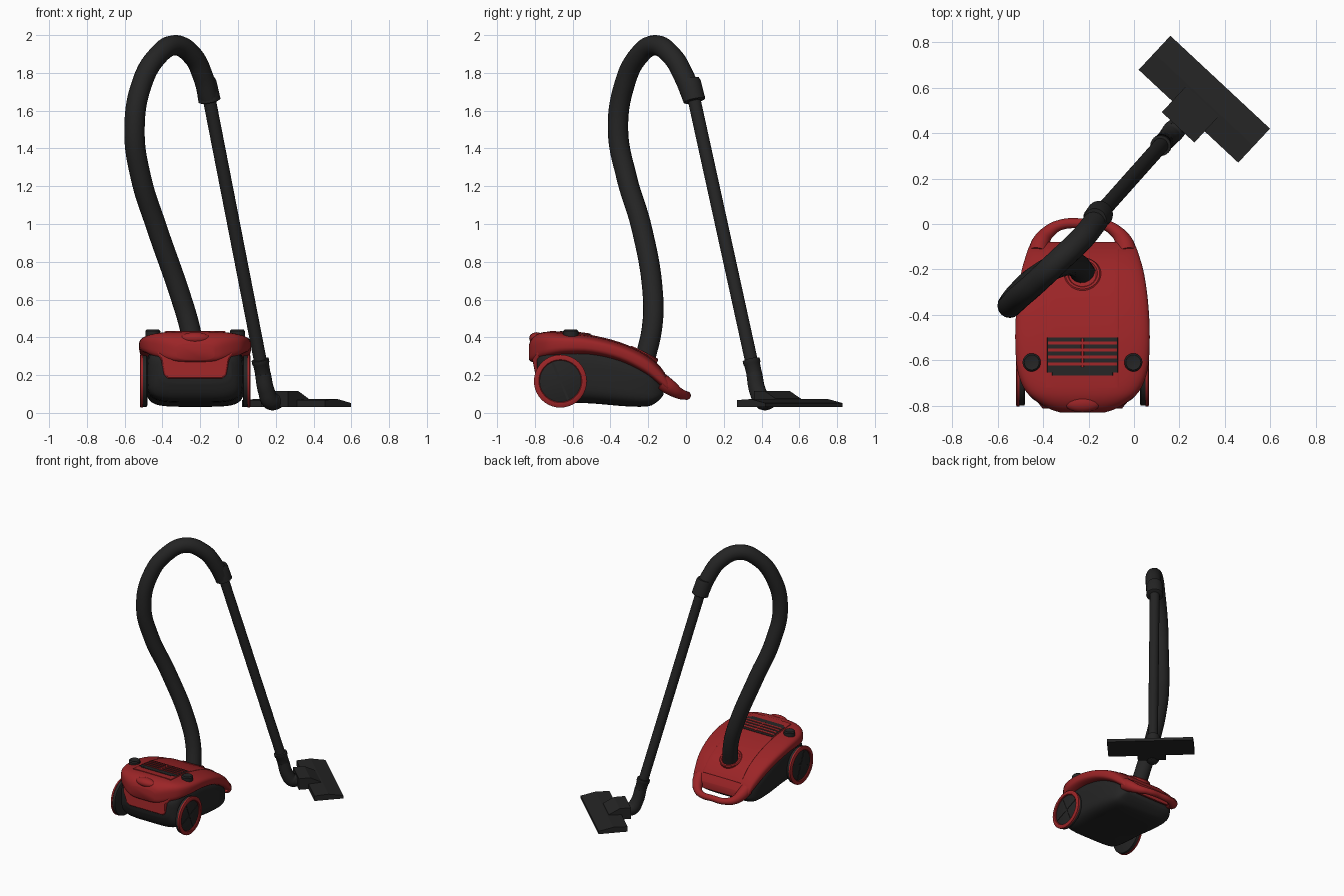
import bpy, bmesh, math
from mathutils import Vector, Matrix

if "Cube" in bpy.data.objects:
    bpy.data.objects.remove(bpy.data.objects["Cube"])

CX = -0.227  # centre line of the vacuum body


def material(name, col):
    m = bpy.data.materials.new(name)
    m.diffuse_color = (*col, 1)
    m.use_nodes = True
    m.node_tree.nodes["Principled BSDF"].inputs["Base Color"].default_value = m.diffuse_color
    return m


RED = material("red plastic", (0.33, 0.018, 0.02))
DARK = material("dark grey plastic", (0.018, 0.018, 0.018))


def finish(name, bm, mat, matrix=Matrix(), angle=40):
    bmesh.ops.recalc_face_normals(bm, faces=bm.faces)
    me = bpy.data.meshes.new(name)
    bm.to_mesh(me)
    bm.free()
    ob = bpy.data.objects.new(name, me)
    bpy.context.collection.objects.link(ob)
    ob.matrix_world = matrix
    me.materials.append(mat)
    bpy.ops.object.select_all(action='DESELECT')
    ob.select_set(True)
    bpy.context.view_layer.objects.active = ob
    if angle:
        bpy.ops.object.shade_smooth_by_angle(angle=math.radians(angle))
    return ob


def skin(bm, rings, caps=True, wrap=False):
    vs = [[bm.verts.new(p) for p in r] for r in rings]
    n = len(vs[0])
    pairs = list(zip(vs, vs[1:])) + ([(vs[-1], vs[0])] if wrap else [])
    for a, b in pairs:
        for i in range(n):
            bm.faces.new((a[i], a[(i + 1) % n], b[(i + 1) % n], b[i]))
    if caps and not wrap:
        bm.faces.new(vs[0])
        bm.faces.new(vs[-1])


def smooth_rows(rows, steps=4):
    """Catmull-Rom through table rows."""
    out = []
    for i in range(len(rows) - 1):
        p = [rows[min(max(i + k, 0), len(rows) - 1)] for k in (-1, 0, 1, 2)]
        for s in range(steps):
            t = s / steps
            out.append([0.5 * (2 * b + (c - a) * t + (2 * a - 5 * b + 4 * c - d) * t * t
                        + (3 * b - a - 3 * c + d) * t ** 3) for a, b, c, d in zip(*p)])
    return out + [list(rows[-1])]


def loft(name, rows, power, mat, cx=CX, n=40, angle=50):
    """Rows of y, half width, top z, bottom z with superellipse sections."""
    bm = bmesh.new()
    rings = []
    for y, w, zt, zb in rows:
        ring = []
        for i in range(n):
            a = 2 * math.pi * (i + 0.5) / n
            c, s = math.cos(a), math.sin(a)
            x = math.copysign(abs(c) ** (2 / power), c)
            z = math.copysign(abs(s) ** (2 / power), s)
            ring.append((cx + w * x, y, (zt + zb) / 2 + (zt - zb) / 2 * z))
        rings.append(ring)
    skin(bm, rings)
    return finish(name, bm, mat, angle=angle)


def lathe(name, profile, loc, axis, mat, n=40, closed=False):
    """Profile of radius, height spun around an axis."""
    bm = bmesh.new()
    rings = [[(r * math.cos(2 * math.pi * i / n), r * math.sin(2 * math.pi * i / n), h)
              for i in range(n)] for r, h in profile]
    skin(bm, rings, wrap=closed)
    q = Vector(axis).to_track_quat('Z', 'Y').to_matrix().to_4x4()
    return finish(name, bm, mat, Matrix.Translation(loc) @ q)


def tube(name, pts, radius, mat, radii=None, flat=None):
    cu = bpy.data.curves.new(name, 'CURVE')
    cu.dimensions = '3D'
    cu.bevel_depth, cu.bevel_resolution, cu.resolution_u = radius, 6, 10
    cu.use_fill_caps = True
    sp = cu.splines.new('BEZIER')
    sp.bezier_points.add(len(pts) - 1)
    for i, (b, p) in enumerate(zip(sp.bezier_points, pts)):
        b.co = p
        b.handle_left_type = b.handle_right_type = 'AUTO'
        b.radius = radii[i] if radii else 1
    ob = bpy.data.objects.new(name, cu)
    bpy.context.collection.objects.link(ob)
    bpy.ops.object.select_all(action='DESELECT')
    ob.select_set(True)
    bpy.context.view_layer.objects.active = ob
    bpy.ops.object.convert(target='MESH')
    ob = bpy.context.object
    ob.data.materials.clear()
    ob.data.materials.append(mat)
    bpy.ops.object.shade_smooth_by_angle(angle=math.radians(50))
    return ob


# Red upper shell
shell = smooth_rows([
    (-0.83, 0.10, 0.365, 0.28), (-0.815, 0.145, 0.395, 0.27), (-0.78, 0.205, 0.42, 0.275),
    (-0.73, 0.255, 0.43, 0.285), (-0.64, 0.288, 0.424, 0.30), (-0.50, 0.297, 0.408, 0.30),
    (-0.35, 0.29, 0.37, 0.265), (-0.22, 0.272, 0.312, 0.20), (-0.14, 0.25, 0.245, 0.14),
    (-0.10, 0.235, 0.19, 0.11), (-0.08, 0.215, 0.155, 0.105)])
loft("upper_shell", shell, 3.6, RED)


def top_z(y):
    for a, b in zip(shell, shell[1:]):
        if a[0] <= y <= b[0]:
            return a[2] + (b[2] - a[2]) * (y - a[0]) / (b[0] - a[0])
    return shell[-1][2]


# Dark lower body
loft("lower_body", smooth_rows([
    (-0.79, 0.19, 0.30, 0.16), (-0.76, 0.23, 0.33, 0.09), (-0.70, 0.25, 0.35, 0.06),
    (-0.50, 0.26, 0.35, 0.05), (-0.32, 0.26, 0.30, 0.035), (-0.20, 0.245, 0.23, 0.035),
    (-0.145, 0.22, 0.17, 0.065), (-0.12, 0.19, 0.14, 0.095)]), 4.5, DARK)


def slab(name, y0, y1, half, lift, mat, cx=CX, n=12):
    """Thin plate that follows the shell top."""
    rows = [(y, half, top_z(y) + lift, top_z(y) - 0.03)
            for y in (y0 + (y1 - y0) * i / n for i in range(n + 1))]
    return loft(name, rows, 12, mat, cx, 24, 35)


# Raised top panel and air vent
slab("top_panel", -0.72, -0.11, 0.162, 0.004, RED, n=28)
slab("vent_grille", -0.655, -0.50, 0.157, 0.007, DARK)
slab("vent_lower_lip", -0.668, -0.65, 0.135, 0.007, DARK, n=3)
for i in range(4):
    y = -0.517 - i * 0.031
    slab("vent_slat", y - 0.014, y, 0.153, 0.011, RED, n=2)
slab("vent_centre_bar", -0.63, -0.505, 0.006, 0.011, RED)

# Rear skirt dipping between the wheels
bm = bmesh.new()
section = [(0.215, 0.34, -0.775), (0.18, 0.28, -0.805), (0.165, 0.20, -0.80), (0.145, 0.178, -0.79)]
loop = section + [(-x, z, y) for x, z, y in reversed(section)]
skin(bm, [[(CX + x, y, z) for x, z, y in loop], [(CX + x, -0.70, z) for x, z, y in loop]])
skirt = finish("rear_skirt", bm, RED)
bev = skirt.modifiers.new("soft edges", 'BEVEL')
bev.width, bev.segments = 0.01, 3

# Rear latch bump
bm = bmesh.new()
bmesh.ops.create_uvsphere(bm, u_segments=24, v_segments=12, radius=1)
finish("rear_latch", bm, RED,
       Matrix.Translation((CX, -0.79, 0.395)) @ Matrix.Diagonal((0.08, 0.04, 0.032, 1)))

# Front carrying handle
half = [(0.195, -0.13, 0.165), (0.185, -0.085, 0.135), (0.155, -0.04, 0.105), (0.10, -0.005, 0.093)]
path = [(CX - x, y, z) for x, y, z in half] + [(CX, 0.003, 0.093)] + \
       [(CX + x, y, z) for x, y, z in reversed(half)]
rad = [2.0, 1.75, 1.3, 1.0]
tube("carry_handle", path, 0.023, RED, rad + [0.95] + rad[::-1])

# Wheels, rims, spokes and control knobs on both sides
for s in (-1, 1):
    loc = (CX + s * 0.253, -0.665, 0.168)
    lathe("wheel", [(0.128, 0), (0.136, 0.004), (0.136, 0.028), (0.112, 0.028), (0.108, 0.03)],
          loc, (s, 0, 0), DARK)
    lathe("wheel_rim", [(0.14, 0.024), (0.14, 0.036), (0.134, 0.04), (0.114, 0.04), (0.11, 0.036),
                        (0.11, 0.024)], loc, (s, 0, 0), RED, closed=True)
    for k in (0, 1):
        bm = bmesh.new()
        bmesh.ops.create_cube(bm, size=1)
        finish("wheel_spoke", bm, DARK, Matrix.Translation((loc[0] + s * 0.03, loc[1], loc[2]))
               @ Matrix.Rotation(k * math.pi / 2 + 0.4, 4, 'X')
               @ Matrix.Diagonal((0.006, 0.21, 0.012, 1)))
    lathe("control_knob", [(0.04, 0), (0.04, 0.042), (0.033, 0.05), (0.02, 0.046)],
          (CX + s * 0.224, -0.61, 0.391), (0, 0, 1), DARK, 28)

# Hose socket on the sloping top
sock, nrm = (CX, -0.225, 0.307), (0, 0.44, 0.9)
lathe("socket_ring", [(0.082, -0.02), (0.082, 0.01), (0.076, 0.016), (0.066, 0.016), (0.06, 0.01),
                      (0.06, -0.02)], sock, nrm, RED, closed=True)
lathe("socket_hole", [(0.063, -0.02), (0.063, 0.008)], sock, nrm, DARK)

# Flexible hose
tube("hose", [(-0.225, -0.215, 0.29), (-0.255, -0.18, 0.45), (-0.305, -0.175, 0.62),
              (-0.43, -0.235, 0.98), (-0.515, -0.315, 1.25), (-0.548, -0.36, 1.5),
              (-0.51, -0.325, 1.74), (-0.43, -0.255, 1.885), (-0.335, -0.165, 1.946),
              (-0.24, -0.075, 1.89), (-0.185, -0.01, 1.78), (-0.155, 0.035, 1.67)], 0.054, DARK)

# Straight wand with cuff and collar
a, b = Vector((-0.15, 0.045, 1.65)), Vector((0.135, 0.365, 0.19))
d = (a - b).normalized()
lathe("wand", [(0.034, 0), (0.034, (a - b).length)], b, d, DARK, 24)
lathe("hose_cuff", [(0.052, 0), (0.059, 0.004), (0.056, 0.1), (0.05, 0.12)], a, d, DARK, 28)
lathe("wand_collar", [(0.04, 0), (0.042, 0.07), (0.046, 0.075), (0.046, 0.095), (0.036, 0.097)],
      b, d, DARK, 28)
tube("elbow", [b + d * 0.02, (0.15, 0.38, 0.115), (0.175, 0.41, 0.063), (0.215, 0.447, 0.066)],
     0.044, DARK, [0.95, 1, 1.1, 0.95])

# Floor head: side profiles (depth, z) extruded across its width
frame = Matrix.Translation((0.24, 0.475, 0)) @ Matrix.Rotation(math.radians(-43), 4, 'Z')
for name, prof, w in (
        ("floor_head", [(0, 0.03), (0, 0.068), (0.1, 0.073), (0.205, 0.052), (0.205, 0.03)], 0.30),
        ("floor_head_neck", [(-0.067, 0.03), (-0.067, 0.115), (0.012, 0.115), (0.09, 0.076),
                             (0.09, 0.03)], 0.098)):
    bm = bmesh.new()
    skin(bm, [[(s * w, v, z) for v, z in prof] for s in (-1, 1)])
    finish(name, bm, DARK, frame, 0)
